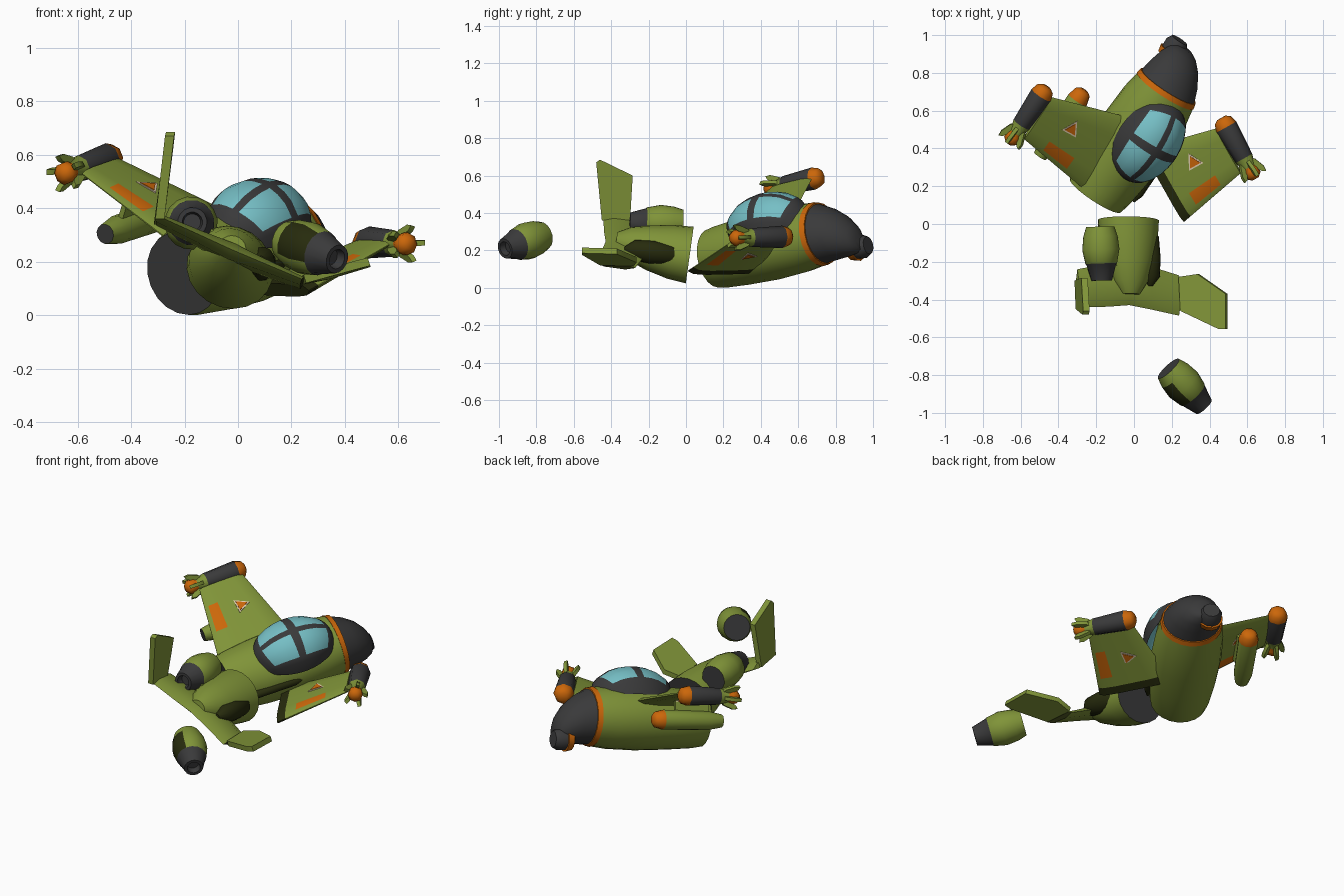
import bpy, bmesh, math
from mathutils import Vector, Matrix

if "Cube" in bpy.data.objects:
    bpy.data.objects.remove(bpy.data.objects["Cube"])

def material(name, r, g, b):
    m = bpy.data.materials.new(name)
    m.diffuse_color = (r, g, b, 1)
    m.use_nodes = True
    m.node_tree.nodes["Principled BSDF"].inputs["Base Color"].default_value = m.diffuse_color
    return m

MATS = [material("olive green", .215, .295, .04), material("orange", .60, .135, .003),
        material("charcoal", .042, .042, .043), material("pale blue glass", .18, .52, .56),
        material("cream", .75, .60, .42), material("dark olive", .02, .024, .004)]
GREEN, ORANGE, GREY, GLASS, CREAM, DARK = range(6)

def frame(o, f, up):
    """Local axes: x right, y forward, z up."""
    f = Vector(f).normalized()
    r = f.cross(Vector(up)).normalized()
    u = r.cross(f)
    m = Matrix((r, f, u)).transposed().to_4x4()
    m.translation = Vector(o)
    return m

def finish(name, bm, M, angle=46):
    bmesh.ops.recalc_face_normals(bm, faces=bm.faces)
    bm.transform(M)
    me = bpy.data.meshes.new(name)
    bm.to_mesh(me)
    bm.free()
    for m in MATS:
        me.materials.append(m)
    ob = bpy.data.objects.new(name, me)
    bpy.context.collection.objects.link(ob)
    bpy.ops.object.select_all(action='DESELECT')
    ob.select_set(True)
    bpy.context.view_layer.objects.active = ob
    bpy.ops.object.shade_smooth_by_angle(angle=math.radians(angle))
    return ob

def skin(name, rings, mat, M=Matrix(), caps=(0, 0)):
    """Bridge rings of equal size; mat(i, j) picks the colour of each face."""
    bm = bmesh.new()
    vs = [[bm.verts.new(p) for p in ring] for ring in rings]
    n = len(vs[0])
    for i in range(len(vs) - 1):
        for j in range(n):
            k = (j + 1) % n
            bm.faces.new((vs[i][j], vs[i][k], vs[i + 1][k], vs[i + 1][j])).material_index = mat(i, j)
    bm.faces.new(vs[0]).material_index = caps[0]
    bm.faces.new(vs[-1]).material_index = caps[1]
    return finish(name, bm, M)

def loft(name, secs, M, sides=20, x=0, caps=(0, 0), rule=None):
    """Sections along y: (y, half width, half height, z, colour of next band)."""
    rings = [[Vector((x + rx * math.cos(a), y, z + rz * math.sin(a)))
              for a in [2 * math.pi * (k + .5) / sides for k in range(sides)]]
             for y, rx, rz, z, m in secs]
    return skin(name, rings, rule or (lambda i, j: secs[i][4]), M, caps)

def prism(name, pts, off, mat, M=Matrix()):
    off = Vector(off) / 2
    return skin(name, [[Vector(p) - off for p in pts], [Vector(p) + off for p in pts]],
                lambda i, j: mat, M, (mat, mat))

NOSE = frame((-.205, .15, .157), (.545, .817, .19), (.27, -.385, .884))
TAIL = frame((-.03, .02, .175), (0, .99, -.137), (.407, .125, .904))

# front fuselage, orange band and drooping nose
loft("front_fuselage", [(0, .162, .158, 0, 0), (.06, .178, .168, 0, 0), (.2, .197, .178, 0, 0),
     (.4, .207, .187, 0, 0), (.58, .196, .182, 0, 0), (.69, .175, .168, 0, 0)], NOSE, caps=(GREY, 0))
loft("nose_band", [(.68, .181, .173, 0, 1), (.71, .174, .166, 0, 1)], NOSE, caps=(1, 1))
loft("nose_cone", [(.705, .168, .161, 0, 2), (.78, .146, .14, -.018, 2), (.845, .116, .113, -.043, 2),
     (.89, .08, .08, -.07, 2), (.912, .045, .05, -.088, 2)], NOSE, caps=(2, 2))
loft("nose_sensor_collar", [(.82, .064, .064, -.133, 1), (.858, .072, .072, -.135, 1)], NOSE, 12, -.03, (1, 1))
loft("nose_sensor", [(.84, .06, .06, -.135, 2), (.9, .064, .064, -.135, 2),
     (.93, .048, .048, -.135, 2)], NOSE, 12, -.03, (2, 2))

# canopy: square grid wrapped onto a dome, frame bars by grid position
bm = bmesh.new()
c = [-1, -.9, -.8, -.55, -.32, -.1, .1, .32, .55, .8, .9, 1]
def dome(u, v):
    x, y = u * math.sqrt(1 - v * v / 2), v * math.sqrt(1 - u * u / 2)
    h = math.sqrt(max(0, 1 - x * x - y * y))
    return (.016 + .178 * x, .425 + .25 * y, .125 + .168 * h)
g = [[bm.verts.new(dome(u, v)) for v in c] for u in c]
BARS = (0, 1, 5, 9, 10)
for i in range(11):
    for j in range(11):
        f = bm.faces.new((g[i][j], g[i + 1][j], g[i + 1][j + 1], g[i][j + 1]))
        f.material_index = GREY if i in BARS or j in BARS else GLASS
finish("canopy", bm, NOSE)

# wings with painted trailing stripe, insignia and tip pod
def wing(side, s, M, root_mat, x0):
    rings = []
    for x in (x0, x0 + .05, .28, .46, .59):
        t = (x - .12) / .47
        y0, y1 = .02 + .09 * t, .48 - .10 * t
        z, h = .083 + .027 * t, .026 - .011 * t
        up = [(1, 0), (.93, .7), (.75, 1), (.25, 1), (.07, .75), (0, .1)]
        prof = up + [(p, -q) for p, q in up[:0:-1]]
        rings.append([Vector((s * x, y0 + p * (y1 - y0), z + q * h)) for p, q in prof])
    skin(side + "_wing", rings, lambda i, j: root_mat if i == 0 else
         ORANGE if i == 2 and j in (3, 7) else GREEN, M, (root_mat, GREEN))
    for k in (-1, 1):
        for part, r, m, dz in (("border", .054, CREAM, .0195), ("badge", .038, ORANGE, .022)):
            pts = [(s * .39 + r * math.cos(a), .28 + r * math.sin(a), .0985 + k * dz)
                   for a in [math.pi / 2 + 2 * math.pi * q / 3 for q in range(3)]]
            prism(f"{side}_wing_{part}_{'top' if k > 0 else 'under'}", pts, (0, 0, .006), m, M)
    P = M @ Matrix.Translation((s * .64, 0, .095))
    loft(side + "_tip_pod", [(.415, .025, .025, 0, 1), (.40, .048, .048, 0, 1), (.36, .06, .06, 0, 2),
         (.17, .05, .05, 0, 0), (.115, .034, .034, 0, 1), (.095, .042, .042, 0, 1), (.065, .042, .042, 0, 1),
         (.045, .02, .02, 0, 1)], P, 8, 0, (1, 1))
    for k in range(5):
        R = P @ Matrix.Rotation(2 * math.pi * k / 5 + .3, 4, 'Y')
        prism(f"{side}_pod_fin_{k + 1}", [(.025, .16, 0), (.05, .14, 0), (.072, .085, 0), (.07, .055, 0),
              (.05, .065, 0), (.025, .11, 0)], (0, 0, .02), GREEN, R)

wing("left", -1, NOSE, GREEN, .12)
RIGHT = frame((0, 0, 0), (-.49, .87, .02), (-.37, -.052, .932))
RIGHT.translation = Vector((.562, .268, .262)) - RIGHT @ Vector((.585, .11, .11))
wing("right", 1, RIGHT, DARK, .165)
loft("wing_socket", [(.08, .006, .006, .05, DARK), (.13, .024, .024, .05, DARK), (.36, .026, .024, .05, DARK),
     (.43, .006, .006, .05, DARK)], NOSE, 10, .183, (DARK, DARK))

# store slung under the left wing
loft("underwing_tank", [(.468, .025, .025, -.03, 1), (.453, .045, .045, -.03, 1), (.405, .058, .058, -.03, 0),
     (.12, .054, .054, -.03, 0), (.04, .038, .038, -.03, 2)], NOSE, 12, -.385, (1, GREY))
prism("underwing_pylon", [(-.385, .12, 0), (-.385, .33, 0), (-.385, .33, .09), (-.385, .12, .09)],
      (.02, 0, 0), GREEN, NOSE)

# broken-off rear fuselage and tailplane
loft("rear_fuselage", [(0, .165, .15, 0, 0), (-.1, .158, .142, .003, 0), (-.22, .135, .118, .01, 0),
     (-.33, .098, .085, .02, 0), (-.40, .05, .045, .025, 0)], TAIL, caps=(GREY, 0))
stab = []
for x, a, b, h in ((-.3, -.28, -.485, .016), (-.12, -.24, -.47, .024), (0, -.2, -.455, .032),
                   (.12, -.24, -.47, .024), (.29, -.28, -.495, .016)):
    stab.append([Vector((x, a, .01)), Vector((x, a - .05, .01 + h)), Vector((x, b + .05, .01 + h)),
                 Vector((x, b, .01)), Vector((x, b + .05, .01 - h)), Vector((x, a - .05, .01 - h))])
skin("tailplane", stab, lambda i, j: GREEN, TAIL, (GREEN, DARK))
loft("engine_socket", [(-.04, .01, .01, .035, DARK), (-.09, .045, .055, .035, DARK), (-.2, .054, .064, .035, DARK),
     (-.3, .05, .055, .035, DARK), (-.35, .012, .012, .035, DARK)], TAIL, 12, .112, (DARK, DARK))

# upright left fin and flattened right fin
prism("left_tail_fin", [(-.298, -.3, .34), (-.262, -.285, .6), (-.252, -.46, .685), (-.256, -.48, .67),
      (-.292, -.45, .36)], (.034, 0, 0), GREEN)
prism("right_tail_fin", [(.24, -.28, .13), (.34, -.265, .15), (.49, -.37, .195), (.49, -.555, .2),
      (.45, -.555, .19), (.25, -.46, .135)], (-.01, 0, .03), GREEN)

# engines: one still attached, one thrown clear
def engine(name, M, socket):
    secs = [(.14, .076, .076, 0, 0), (.09, .092, .092, 0, 0), (.02, .1, .1, 0, 0), (-.055, .085, .085, 0, 2),
            (-.06, .08, .08, 0, 2), (-.145, .055, .055, 0, 2), (-.145, .038, .038, 0, 2), (-.11, .032, .032, 0, 2)]
    loft(name, secs, M, 16, 0, (GREY, GREY),
         lambda i, j: DARK if socket and 1 <= i <= 2 and 5 <= j <= 8 else secs[i][4])

engine("left_engine", frame((-.175, -.155, .345), (-.03, 1, -.02), (.4, 0, .9)), False)
prism("left_engine_mount", [(-.2, -.1, .08), (-.05, -.1, .02), (-.05, -.27, .02), (-.2, -.24, .08)],
      (.02, 0, .06), GREEN, TAIL)
engine("right_engine", frame((.275, -.865, .245), (-.65, .70, .24), (.15, .1, 1)), True)
